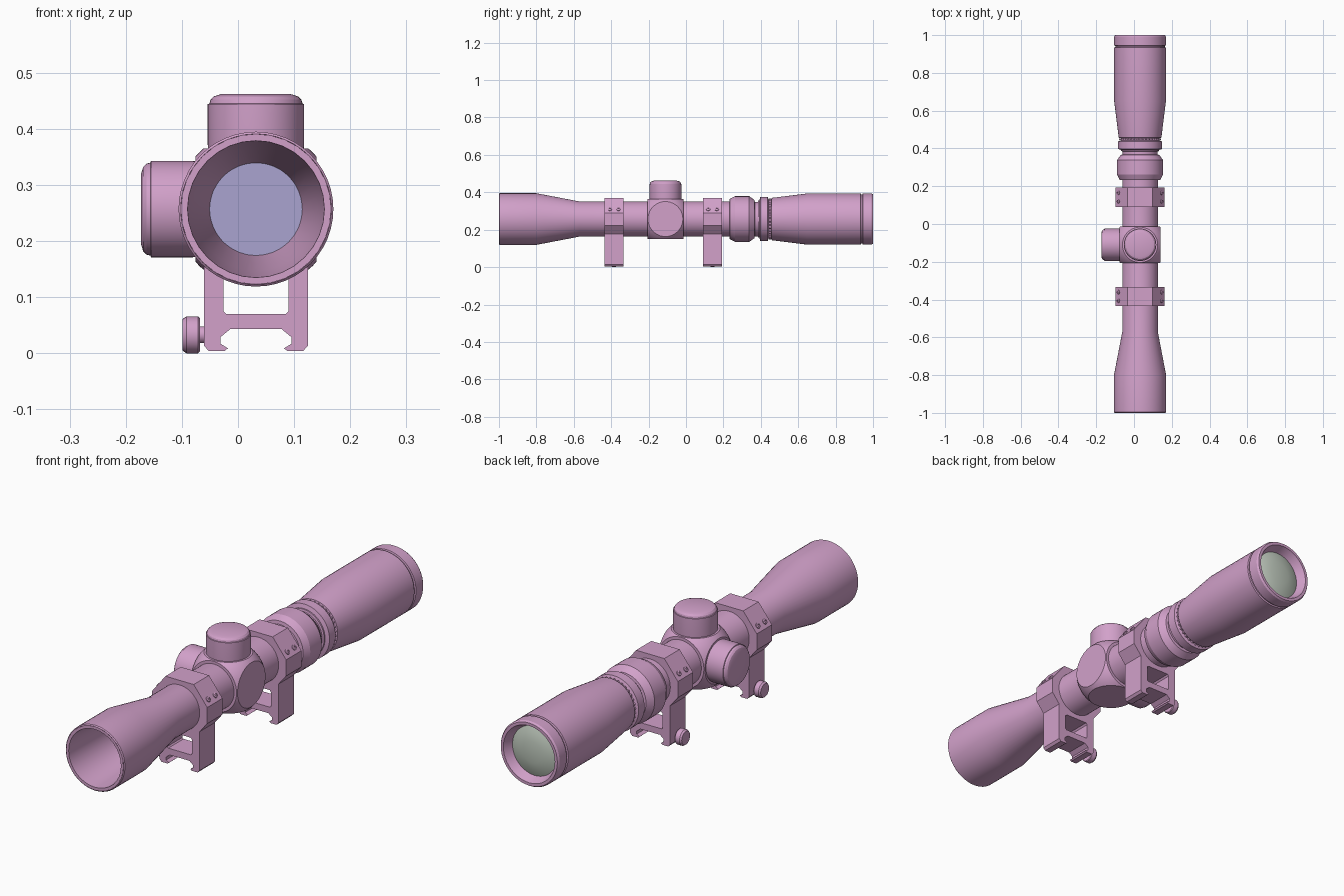
import bpy, bmesh, math
from mathutils import Matrix, Vector

if "Cube" in bpy.data.objects:
    bpy.data.objects.remove(bpy.data.objects["Cube"])

AX, AZ = 0.032, 0.257          # optical axis
TY = -0.11                     # turret centre along the tube


def material(name, rgb):
    m = bpy.data.materials.new(name)
    m.diffuse_color = (*rgb, 1)
    m.use_nodes = True
    m.node_tree.nodes["Principled BSDF"].inputs["Base Color"].default_value = m.diffuse_color
    return m


PINK = material("mauve", (0.645, 0.356, 0.591))
BLUE = material("blue glass", (0.40, 0.37, 0.63))
GREEN = material("pale green glass", (0.515, 0.578, 0.503))


def finish(bm, name, mat, angle=25):
    bmesh.ops.recalc_face_normals(bm, faces=bm.faces)
    me = bpy.data.meshes.new(name)
    bm.to_mesh(me)
    bm.free()
    me.materials.append(mat)
    ob = bpy.data.objects.new(name, me)
    bpy.context.collection.objects.link(ob)
    bpy.ops.object.select_all(action='DESELECT')
    ob.select_set(True)
    bpy.context.view_layer.objects.active = ob
    bpy.ops.object.shade_smooth_by_angle(angle=math.radians(angle))
    return ob


def lathe(name, profile, origin, direction, mat=PINK, n=48, closed=False):
    """Revolve (distance, radius) points around a direction from origin."""
    bm = bmesh.new()
    rot = Vector(direction).to_track_quat('Z', 'Y').to_matrix()
    rings = []
    for d, r in profile:
        count = n if r > 0 else 1
        rings.append([bm.verts.new(Vector(origin) + rot @ Vector(
            (r * math.cos(2 * math.pi * i / n), r * math.sin(2 * math.pi * i / n), d)))
            for i in range(count)])
    pairs = list(zip(rings, rings[1:]))
    if closed:
        pairs.append((rings[-1], rings[0]))
    for a, b in pairs:
        for i in range(n):
            j = (i + 1) % n
            if len(a) == 1:
                bm.faces.new((a[0], b[i], b[j]))
            elif len(b) == 1:
                bm.faces.new((a[i], a[j], b[0]))
            else:
                bm.faces.new((a[i], a[j], b[j], b[i]))
    return finish(bm, name, mat)


# Main tube: outer shell, eyepiece recess and front bell interior
lathe("scope_tube", [
    (-1.0, 0.134), (-0.996, 0.138), (-0.80, 0.138), (-0.57, 0.094), (0.232, 0.094),
    (0.234, 0.108), (0.262, 0.122), (0.338, 0.122), (0.366, 0.102),
    (0.368, 0.092), (0.384, 0.092), (0.386, 0.100), (0.392, 0.100),
    (0.397, 0.117), (0.437, 0.117), (0.443, 0.102), (0.455, 0.102),
    (0.457, 0.113), (0.65, 0.137), (0.934, 0.137), (0.936, 0.131),
    (0.943, 0.131), (0.945, 0.137), (0.992, 0.137), (1.0, 0.132),
    (1.0, 0.120), (0.96, 0.103), (0.95, 0.0)],
    (AX, 0, AZ), (0, 1, 0))
lathe("front_bell_interior", [(-1.0, 0.134), (-1.0, 0.122), (-0.80, 0.110), (-0.58, 0.080)],
      (AX, 0, AZ), (0, 1, 0), n=32)

# Lenses
lathe("front_lens", [(-0.60, 0.0), (-0.60, 0.0826)], (AX, 0, AZ), (0, 1, 0), BLUE)
lathe("rear_lens", [(0.962, 0.104), (0.972, 0.08), (0.979, 0.045), (0.981, 0.0)],
      (AX, 0, AZ), (0, 1, 0), GREEN)

# Knurled ring in front of the eyepiece
bm = bmesh.new()
rows = []
for y in (0.444, 0.4535):
    rows.append([bm.verts.new((AX + (0.111 if i % 2 else 0.104) * math.cos(i * math.pi / 36), y,
                               AZ + (0.111 if i % 2 else 0.104) * math.sin(i * math.pi / 36)))
                 for i in range(72)])
    bm.faces.new(rows[-1])
for i in range(72):
    j = (i + 1) % 72
    bm.faces.new((rows[0][i], rows[0][j], rows[1][j], rows[1][i]))
finish(bm, "knurled_ring", PINK)

# Turret housing: a ball sliced flat on six sides
bm = bmesh.new()
bmesh.ops.create_uvsphere(bm, u_segments=48, v_segments=32, radius=0.143)
for axis, half in ((0, 0.108), (1, 0.096), (2, 0.108)):
    for s in (-1, 1):
        no = Vector((0, 0, 0))
        no[axis] = s
        res = bmesh.ops.bisect_plane(bm, geom=bm.verts[:] + bm.edges[:] + bm.faces[:],
                                     plane_co=no * half, plane_no=no, clear_outer=True)
        cut = [e for e in res["geom_cut"] if isinstance(e, bmesh.types.BMEdge)]
        bmesh.ops.contextual_create(bm, geom=cut)
bmesh.ops.translate(bm, verts=bm.verts, vec=(AX, TY, AZ))
finish(bm, "turret_housing", PINK)

# Elevation and side turrets with rounded caps
cap = [(0.09, 0), (0.09, 0.084), (0.115, 0.086), (0.187, 0.086), (0.188, 0.083),
       (0.195, 0.081), (0.201, 0.075), (0.205, 0.062), (0.205, 0)]
lathe("top_turret", cap, (AX, TY, AZ), (0, 0, 1))
lathe("side_turret", cap, (AX, TY, AZ), (-1, 0, 0))

# Mount outline, right half only: x from the axis, z from the ground
HALF = [(0, 0.37), (0.066, 0.37), (0.129, 0.29), (0.129, 0.222), (0.093, 0.178),
        (0.093, 0.014), (0.084, 0.004), (0.056, 0.004), (0.050, 0.009), (0.063, 0.017),
        (0.063, 0.029), (0.046, 0.043), (0, 0.043), (0, 0.070), (0.053, 0.070),
        (0.058, 0.075), (0.058, 0.135), (0.052, 0.142), (0, 0.142)]


def mount(name, yc, half_len=0.051):
    bm = bmesh.new()
    for s in (-1, 1):
        a, b = ([bm.verts.new((AX + s * x, yc + dy, z)) for x, z in HALF]
                for dy in (-half_len, half_len))
        bm.faces.new(a)
        bm.faces.new(b)
        for i in range(len(HALF)):
            j = (i + 1) % len(HALF)
            if HALF[i][0] or HALF[j][0]:      # leave the centre seam open
                bm.faces.new((a[i], a[j], b[j], b[i]))
    bmesh.ops.remove_doubles(bm, verts=bm.verts, dist=1e-5)
    finish(bm, name, PINK, 20)
    # Clamp screws on the sloped shoulders
    for side in (-1, 1):
        for dy in (-0.023, 0.023):
            lathe(name + "_screw", [(-0.005, 0.011), (0.004, 0.011), (0.006, 0.008),
                                    (0.006, 0.005), (0.002, 0.005), (0.002, 0)],
                  (AX + side * 0.114, yc + dy, 0.309), (side * 0.785, 0, 0.62), n=12)
    # Thumb knob with its bolt
    lathe(name + "_knob", [(0.0, 0.0), (0.0, 0.015), (0.018, 0.015), (0.018, 0.030),
                           (0.021, 0.033), (0.042, 0.033), (0.049, 0.028), (0.049, 0)],
          (-0.05, yc, 0.033), (-1, 0, 0), n=24)


mount("front_mount", -0.384)
mount("rear_mount", 0.142)
